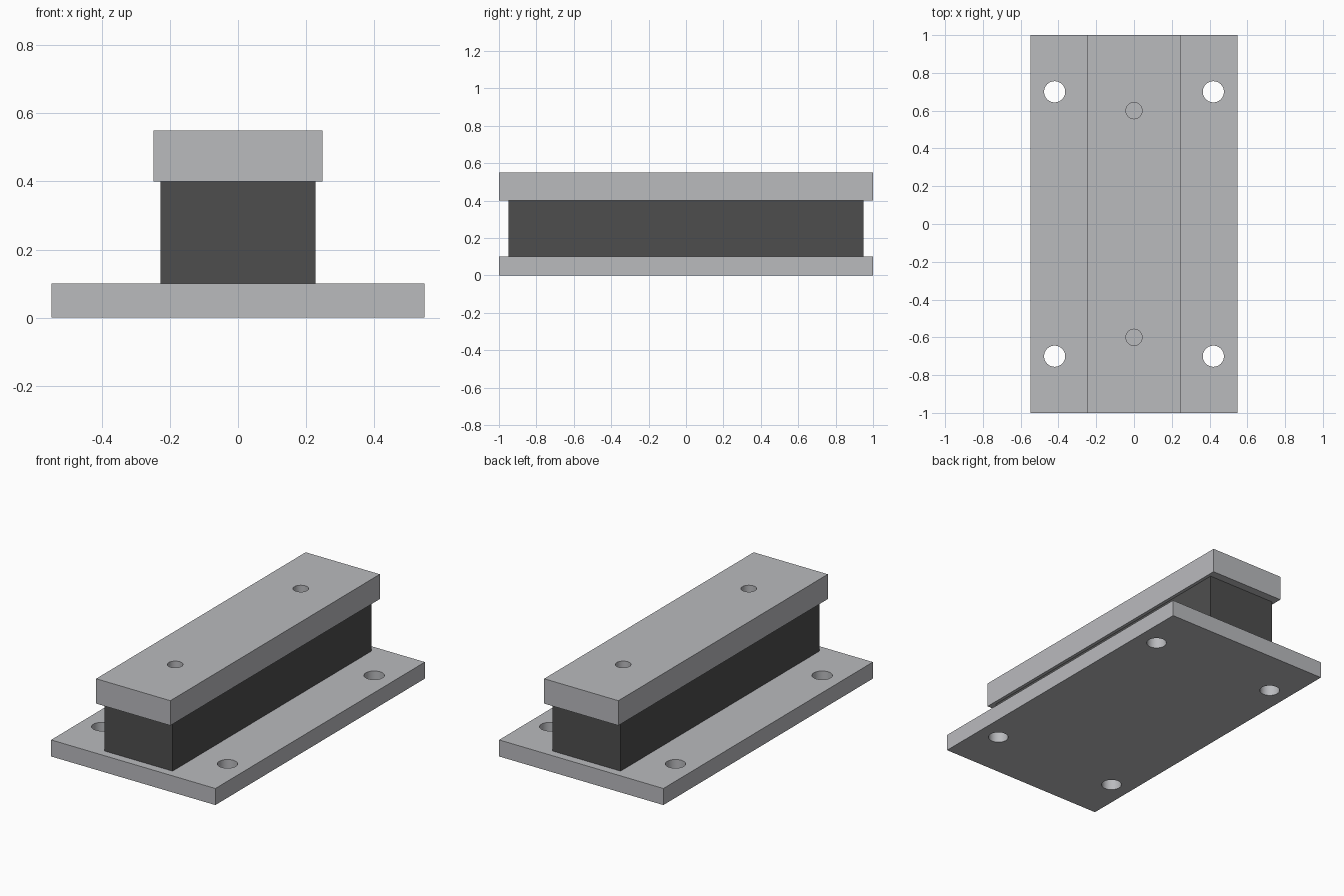
import bpy
import bmesh
import math
from mathutils import Matrix, Vector

if "Cube" in bpy.data.objects:
    bpy.data.objects.remove(bpy.data.objects["Cube"], do_unlink=True)


def make_material(name, colour, roughness):
    mat = bpy.data.materials.new(name)
    mat.use_nodes = True
    mat.diffuse_color = colour
    shader = mat.node_tree.nodes["Principled BSDF"]
    shader.inputs["Base Color"].default_value = colour
    shader.inputs["Roughness"].default_value = roughness
    return mat


def link_mesh(name, bm):
    mesh = bpy.data.meshes.new(name)
    bm.to_mesh(mesh)
    bm.free()
    obj = bpy.data.objects.new(name, mesh)
    bpy.context.collection.objects.link(obj)
    return obj


def block(name, half_x, half_y, bottom, top):
    bm = bmesh.new()
    size = Vector((2 * half_x, 2 * half_y, top - bottom))
    place = Matrix.Translation((0, 0, (bottom + top) / 2)) @ Matrix.Diagonal(size).to_4x4()
    bmesh.ops.create_cube(bm, size=1, matrix=place)
    return link_mesh(name, bm)


def drill(obj, centres, radius, bottom, top):
    """Cut vertical round holes between two heights."""
    bm = bmesh.new()
    for x, y in centres:
        bmesh.ops.create_cone(bm, cap_ends=True, segments=48, radius1=radius, radius2=radius,
                              depth=top - bottom,
                              matrix=Matrix.Translation((x, y, (bottom + top) / 2)))
    cutter = link_mesh("hole_cutter", bm)
    cutter.hide_render = True
    mod = obj.modifiers.new("holes", "BOOLEAN")
    mod.operation = "DIFFERENCE"
    mod.solver = "EXACT"
    mod.object = cutter
    activate(obj)
    bpy.ops.object.modifier_apply(modifier=mod.name)
    bpy.data.objects.remove(cutter, do_unlink=True)


def activate(obj):
    bpy.ops.object.select_all(action="DESELECT")
    obj.select_set(True)
    bpy.context.view_layer.objects.active = obj


def finish(obj, mat):
    obj.data.materials.clear()
    obj.data.materials.append(mat)
    for face in obj.data.polygons:
        face.material_index = 0
    activate(obj)
    bpy.ops.object.shade_smooth_by_angle(angle=math.radians(30))


steel = make_material("light grey steel", (0.49, 0.495, 0.515, 1), 0.5)
rubber = make_material("dark grey rubber", (0.076, 0.076, 0.076, 1), 0.8)

# Base plate with four through holes near the corners
base_plate = block("base_plate", 0.549, 1, 0, 0.1)
corners = [(sx * 0.42, sy * 0.7) for sx in (-1, 1) for sy in (-1, 1)]
drill(base_plate, corners, 0.056, -0.1, 0.2)
finish(base_plate, steel)

# Rubber core, set back from both plates
rubber_core = block("rubber_core", 0.228, 0.95, 0.1, 0.4)
finish(rubber_core, rubber)

# Top bar with two blind fixing holes
top_bar = block("top_bar", 0.248, 1, 0.4, 0.55)
drill(top_bar, [(0, -0.6), (0, 0.6)], 0.043, 0.43, 0.65)
finish(top_bar, steel)
